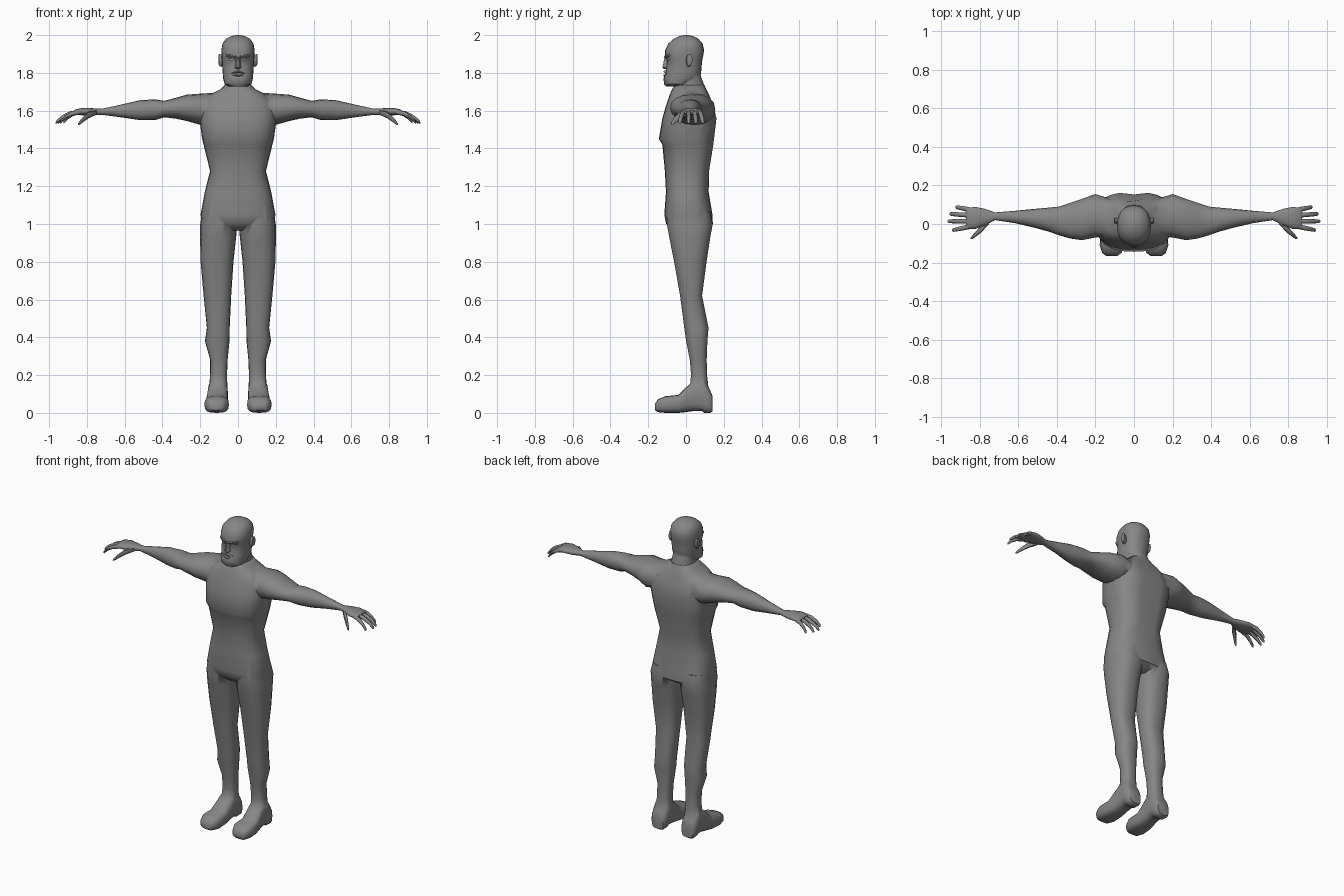
import bpy, bmesh, math


def material(name, rgb):
    m = bpy.data.materials.new(name)
    m.diffuse_color = (*rgb, 1)
    return m


GREY = material("plain grey", (0.24, 0.24, 0.24))
WHITE = material("eye white", (0.9, 0.9, 0.9))


def loft(name, axis, sections, power=2.3, sides=20, s=1, mat=GREY):
    """Skin rounded sections (t, a0, a1, b0, b1) along an axis; s=-1 mirrors in x."""
    bm = bmesh.new()
    rings = []
    for t, a0, a1, b0, b1 in sections:
        ring = []
        for i in range(sides):
            an = 2 * math.pi * i / sides
            c, n = math.cos(an), math.sin(an)
            a = (a0 + a1) / 2 + (a1 - a0) / 2 * math.copysign(abs(c) ** (2 / power), c)
            b = (b0 + b1) / 2 + (b1 - b0) / 2 * math.copysign(abs(n) ** (2 / power), n)
            x, y, z = {'x': (t, a, b), 'y': (a, t, b), 'z': (a, b, t)}[axis]
            ring.append(bm.verts.new((x * s, y, z)))
        rings.append(ring)
    for r, q in zip(rings, rings[1:]):
        for i in range(sides):
            j = (i + 1) % sides
            bm.faces.new((r[i], r[j], q[j], q[i]))
    bm.faces.new(rings[0])
    bm.faces.new(rings[-1])
    bmesh.ops.recalc_face_normals(bm, faces=bm.faces[:])
    me = bpy.data.meshes.new(name)
    bm.to_mesh(me)
    bm.free()
    me.materials.append(mat)
    ob = bpy.data.objects.new(name, me)
    bpy.context.collection.objects.link(ob)
    return ob


def tube(name, points, s):
    """Finger running along x through points (x, y, z, radius)."""
    return loft(name, 'x', [(x, y - r, y + r, z - r, z + r) for x, y, z, r in points],
                2, 8, s)


def activate(ob):
    bpy.ops.object.select_all(action='DESELECT')
    ob.select_set(True)
    bpy.context.view_layer.objects.active = ob


def union(base, parts, angle):
    """Fuse the parts into the base and shade it smooth."""
    activate(base)
    for p in parts:
        m = base.modifiers.new("fuse", 'BOOLEAN')
        m.operation, m.solver, m.object = 'UNION', 'EXACT', p
        bpy.ops.object.modifier_apply(modifier=m.name)
        bpy.data.objects.remove(p, do_unlink=True)
    bpy.ops.object.shade_smooth_by_angle(angle=math.radians(angle))


def sym(rows):
    """Sections symmetric in x: (z, half width, front, back)."""
    return [(z, -w, w, f, b) for z, w, f, b in rows]


# Torso, with a shallow groove along the spine
body = loft("body", 'z', sym([
    (0.965, 0.10, -0.06, 0.09), (1.00, 0.19, -0.105, 0.142), (1.05, 0.198, -0.115, 0.14),
    (1.17, 0.176, -0.106, 0.12), (1.28, 0.148, -0.112, 0.125), (1.42, 0.182, -0.125, 0.148),
    (1.45, 0.19, -0.144, 0.152), (1.56, 0.205, -0.125, 0.165), (1.62, 0.20, -0.108, 0.15),
    (1.66, 0.175, -0.095, 0.135), (1.69, 0.14, -0.084, 0.12), (1.715, 0.09, -0.073, 0.107),
    (1.735, 0.07, -0.06, 0.098)]), 2.7, 24)
for v in body.data.vertices:
    if abs(v.co.x) < 0.03 and v.co.y > 0.1 and 1.2 < v.co.z < 1.67:
        v.co.y -= 0.012

limbs = []
for s in (1, -1):
    # Arm and palm
    limbs.append(loft("arm", 'x', [
        (0.12, -0.06, 0.13, 1.53, 1.695), (0.20, -0.07, 0.155, 1.525, 1.69),
        (0.27, -0.084, 0.13, 1.545, 1.685), (0.33, -0.075, 0.11, 1.558, 1.668),
        (0.39, -0.058, 0.09, 1.565, 1.652), (0.44, -0.04, 0.085, 1.55, 1.66),
        (0.52, -0.018, 0.078, 1.55, 1.655), (0.62, 0.005, 0.068, 1.565, 1.632),
        (0.72, 0.02, 0.06, 1.578, 1.61), (0.77, -0.005, 0.078, 1.575, 1.613),
        (0.82, -0.025, 0.088, 1.575, 1.615), (0.86, -0.025, 0.085, 1.578, 1.607),
        (0.87, -0.018, 0.078, 1.583, 1.6)], 2.2, 16, s))
    # Four drooping fingers
    for y0, y1, tip in ((0.072, 0.088, 0.925), (0.045, 0.052, 0.955),
                        (0.015, 0.014, 0.965), (-0.012, -0.032, 0.942)):
        d = tip - 0.84
        limbs.append(tube("finger", [
            (0.84, y0, 1.592, 0.012), (0.84 + d * .4, y0 * .6 + y1 * .4, 1.584, 0.0125),
            (0.84 + d * .75, y0 * .25 + y1 * .75, 1.563, 0.011),
            (0.84 + d * .96, y1, 1.541, 0.009), (tip, y1, 1.535, 0.004)], s))
    # Thumb
    limbs.append(tube("thumb", [
        (0.75, 0.015, 1.592, 0.014), (0.79, -0.025, 1.578, 0.018),
        (0.82, -0.052, 1.553, 0.014), (0.838, -0.069, 1.536, 0.010),
        (0.846, -0.074, 1.528, 0.004)], s))
    # Leg
    limbs.append(loft("leg", 'z', [
        (0.09, 0.055, 0.155, 0.015, 0.125), (0.20, 0.058, 0.148, 0.026, 0.112),
        (0.28, 0.055, 0.147, 0.02, 0.11), (0.38, 0.045, 0.175, 0.0, 0.114),
        (0.45, 0.044, 0.165, -0.01, 0.12), (0.62, 0.036, 0.182, -0.032, 0.086),
        (0.80, 0.024, 0.198, -0.064, 0.11), (0.93, 0.010, 0.201, -0.09, 0.13),
        (1.00, 0.003, 0.2, -0.103, 0.143), (1.06, 0.008, 0.19, -0.10, 0.13)], 2.4, 18, s))
    # Foot
    limbs.append(loft("foot", 'y', [
        (-0.165, 0.085, 0.145, 0.015, 0.045), (-0.15, 0.065, 0.165, 0.004, 0.072),
        (-0.11, 0.048, 0.178, 0.0, 0.088), (-0.04, 0.052, 0.172, 0.0, 0.095),
        (0.0, 0.053, 0.165, 0.004, 0.135), (0.04, 0.053, 0.16, 0.010, 0.17),
        (0.085, 0.053, 0.16, 0.010, 0.18), (0.095, 0.053, 0.16, 0.0, 0.178),
        (0.128, 0.058, 0.157, 0.0, 0.12), (0.14, 0.066, 0.148, 0.008, 0.09)], 3, 16, s))
union(body, limbs, 50)

# Skull and jaw
head = loft("head", 'z', sym([
    (1.727, 0.045, -0.105, 0.0), (1.74, 0.070, -0.116, 0.03), (1.77, 0.079, -0.119, 0.07),
    (1.80, 0.081, -0.109, 0.08), (1.83, 0.083, -0.104, 0.082), (1.865, 0.085, -0.10, 0.086),
    (1.885, 0.087, -0.112, 0.09), (1.92, 0.088, -0.11, 0.096), (1.955, 0.082, -0.094, 0.088),
    (1.98, 0.064, -0.066, 0.066), (1.995, 0.036, -0.036, 0.038), (2.0, 0.012, -0.01, 0.012)]),
    2.3, 24)
features = [
    loft("neck", 'z', sym([(1.69, 0.075, -0.072, 0.105), (1.74, 0.07, -0.06, 0.096),
                           (1.78, 0.066, -0.05, 0.08), (1.84, 0.064, -0.04, 0.075)]), 2.2, 18),
    loft("nose", 'z', sym([(1.82, 0.010, -0.118, -0.08), (1.828, 0.018, -0.126, -0.08),
                           (1.84, 0.014, -0.123, -0.08), (1.885, 0.010, -0.114, -0.08)]), 2.2, 10),
    loft("lower_lip", 'x', [(-0.03, -0.112, -0.09, 1.786, 1.79), (0, -0.121, -0.09, 1.778, 1.794),
                            (0.03, -0.112, -0.09, 1.786, 1.79)], 2, 10),
    loft("upper_lip", 'x', [(-0.036, -0.108, -0.08, 1.794, 1.80), (0, -0.12, -0.08, 1.80, 1.814),
                            (0.036, -0.108, -0.08, 1.794, 1.80)], 2, 10)]
for s in (1, -1):
    # Brow ridge and ear
    features.append(loft("brow", 'x', [
        (0.005, -0.117, -0.08, 1.878, 1.892), (0.035, -0.114, -0.08, 1.88, 1.897),
        (0.064, -0.094, -0.07, 1.886, 1.9)], 2.2, 10, s))
    features.append(loft("ear", 'x', [
        (0.07, 0.0, 0.025, 1.835, 1.885), (0.09, -0.001, 0.03, 1.832, 1.897),
        (0.101, 0.004, 0.034, 1.84, 1.9), (0.103, 0.01, 0.03, 1.85, 1.893)], 2.2, 12, s))
union(head, features, 40)

# Narrow eyes under the brow
for side, s in (("left", 1), ("right", -1)):
    loft(side + "_eye", 'x', [
        (0.02, -0.104, -0.096, 1.866, 1.87), (0.034, -0.102, -0.093, 1.864, 1.874),
        (0.05, -0.094, -0.086, 1.868, 1.873)], 2, 8, s, WHITE)
